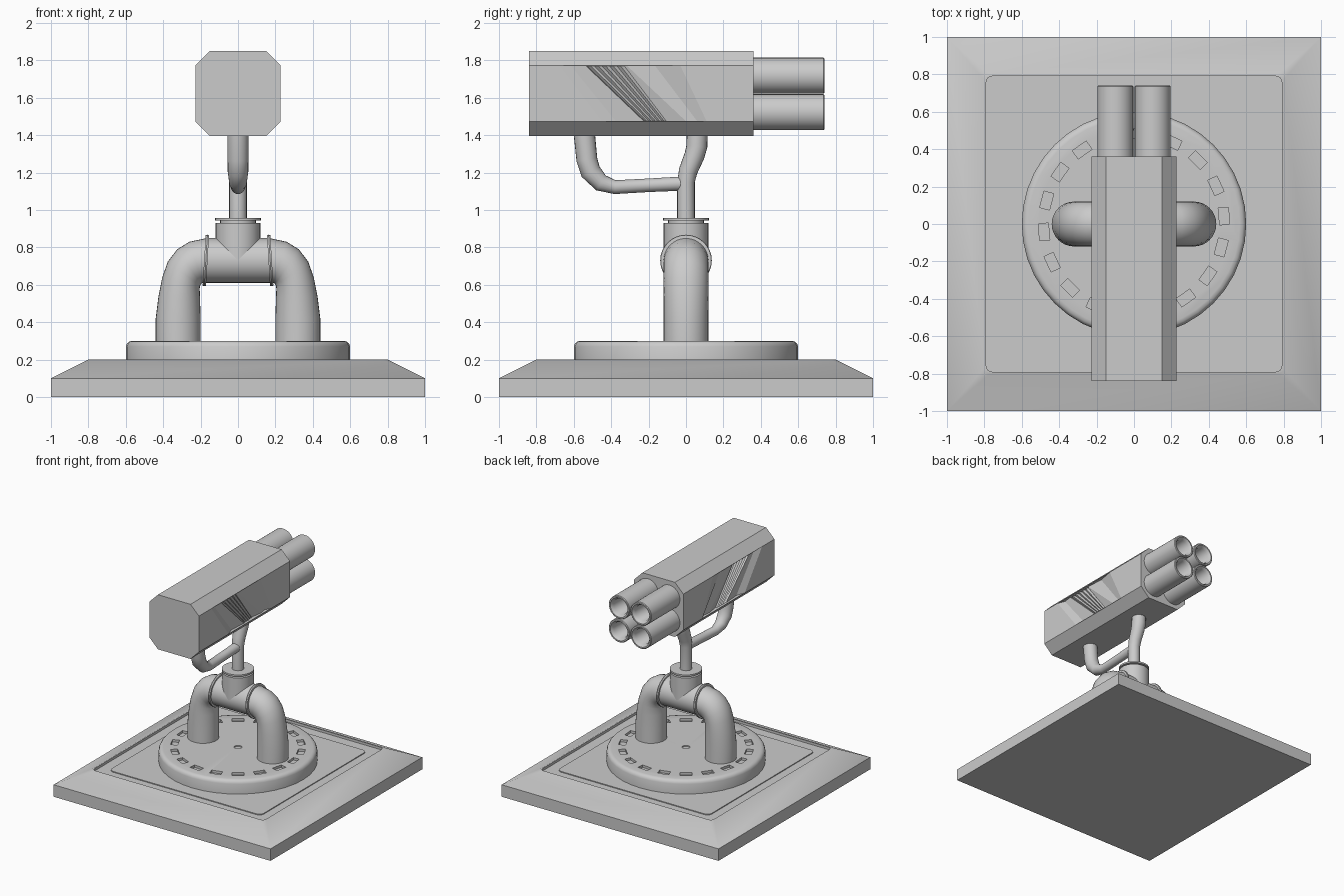
import bpy, bmesh, math
from mathutils import Vector as V, Matrix

if "Cube" in bpy.data.objects:
    bpy.data.objects.remove(bpy.data.objects["Cube"])

X, Y, Z = V((1, 0, 0)), V((0, 1, 0)), V((0, 0, 1))


def ring(c, u, v, n=32):
    return [V(c) + u * math.cos(2 * math.pi * i / n) + v * math.sin(2 * math.pi * i / n) for i in range(n)]


def rounded_square(h, r, z, k=5):
    pts = []
    for q in range(4):
        cx = (h - r) * (1 if q in (0, 3) else -1)
        cy = (h - r) * (1 if q in (0, 1) else -1)
        for i in range(k):
            a = math.pi / 2 * (q + i / (k - 1))
            pts.append(V((cx + r * math.cos(a), cy + r * math.sin(a), z)))
    return pts


def shade(ob, angle=35):
    bpy.ops.object.select_all(action='DESELECT')
    ob.select_set(True)
    bpy.context.view_layer.objects.active = ob
    bpy.ops.object.shade_smooth_by_angle(angle=math.radians(angle))


def finish(name, bm):
    bmesh.ops.remove_doubles(bm, verts=bm.verts, dist=1e-5)
    bmesh.ops.recalc_face_normals(bm, faces=bm.faces)
    me = bpy.data.meshes.new(name)
    bm.to_mesh(me)
    bm.free()
    ob = bpy.data.objects.new(name, me)
    bpy.context.collection.objects.link(ob)
    return ob


def loft(name, rings, smooth=True, caps=True):
    bm = bmesh.new()
    rows = [[bm.verts.new(p) for p in r] for r in rings]
    n = len(rows[0])
    for a, b in zip(rows, rows[1:]):
        for i in range(n):
            j = (i + 1) % n
            bm.faces.new((a[i], a[j], b[j], b[i]))
    if caps:
        bm.faces.new(rows[0])
        bm.faces.new(rows[-1])
    ob = finish(name, bm)
    if smooth:
        shade(ob)
    return ob


def lathe(name, c, axis, profile, n=32, smooth=True):
    """Turned part: profile is (radius, distance along the axis)."""
    u = X if abs(axis.x) < 0.5 else Y
    v = axis.cross(u)
    return loft(name, [ring(V(c) + axis * d, u * r, v * r, n) for r, d in profile], smooth)


def pipe(name, path):
    """Bent pipe in the yz plane: path is (y, z, radius)."""
    rings = []
    for i, (y, z, r) in enumerate(path):
        a, b = path[max(i - 1, 0)], path[min(i + 1, len(path) - 1)]
        t = V((0, b[0] - a[0], b[1] - a[1])).normalized()
        rings.append(ring((0, y, z), X * r, t.cross(X) * r, 20))
    return loft(name, rings)


def cut(ob, cutter):
    m = ob.modifiers.new("cut", 'BOOLEAN')
    m.operation = 'DIFFERENCE'
    m.solver = 'EXACT'
    m.object = cutter
    bpy.context.view_layer.objects.active = ob
    bpy.ops.object.modifier_apply(modifier=m.name)
    bpy.data.objects.remove(cutter)


# Square base with sloped border and shallow recessed panel
loft("base_plate", [rounded_square(*a) for a in (
    (1, 0, 0), (1, 0, 0.1), (0.8, 0.03, 0.2), (0.79, 0.03, 0.2),
    (0.79, 0.03, 0.18), (0.7, 0.04, 0.18), (0.7, 0.04, 0.187))])

# Turntable with a circle of slots and a centre hole
disc = lathe("turntable", (0, 0, 0), Z,
             [(0.6, 0.17), (0.6, 0.27), (0.594, 0.285), (0.583, 0.296), (0.565, 0.3)], 40, False)
bm = bmesh.new()
for i in range(18):
    mat = (Matrix.Rotation(math.radians(5 + 20 * i), 4, 'Z') @ Matrix.Translation((0.483, 0, 0.3))
           @ Matrix.Diagonal((0.054, 0.09, 0.04, 1)))
    bmesh.ops.create_cube(bm, size=1, matrix=mat)
bmesh.ops.create_cone(bm, cap_ends=True, segments=20, radius1=0.03, radius2=0.03, depth=0.02,
                      matrix=Matrix.Translation((0, 0, 0.3)))
cut(disc, finish("slot_cutter", bm))
shade(disc)

# Elbow legs: each section spans an outer and an inner point (x, z)
LEG = [((0.44, 0.29), (0.2, 0.29)), ((0.44, 0.42), (0.2, 0.42)), ((0.425, 0.54), (0.203, 0.53)),
       ((0.405, 0.64), (0.205, 0.58)), ((0.375, 0.725), (0.203, 0.595)), ((0.325, 0.79), (0.198, 0.605)),
       ((0.26, 0.83), (0.188, 0.61)), ((0.165, 0.85), (0.165, 0.61))]
for side, s in (("left", -1), ("right", 1)):
    rings = []
    for (ox, oz), (ix, iz) in LEG:
        o, i = V((s * ox, 0, oz)), V((s * ix, 0, iz))
        rings.append(ring((o + i) / 2, (o - i) / 2, Y * 0.12))
    loft(side + "_leg", rings)
    ax = V((s, 0, 0.06)).normalized()
    lathe(side + "_leg_flange", (s * 0.172, 0, 0.73), ax,
          [(0.11, -0.009), (0.135, -0.009), (0.138, 0), (0.135, 0.009), (0.11, 0.009)])

# Tee joint with collar
lathe("tee_crossbar", (0, 0, 0.73), X, [(0.12, -0.17), (0.12, 0.17)])
lathe("tee_riser", (0, 0, 0), Z, [(0.12, 0.73), (0.12, 0.93), (0.095, 0.93), (0.095, 0.943),
                                  (0.122, 0.943), (0.122, 0.957), (0.05, 0.957)])

# Post and rear brace
pipe("post", [(0, 0.94, 0.047), (0, 1.15, 0.047), (0.012, 1.21, 0.05), (0.045, 1.29, 0.054),
              (0.058, 1.34, 0.056), (0.06, 1.42, 0.056)])
pipe("rear_brace", [(0, 1.142, 0.038), (-0.2, 1.132, 0.036), (-0.38, 1.122, 0.037), (-0.455, 1.145, 0.047),
                    (-0.51, 1.205, 0.055), (-0.53, 1.27, 0.056), (-0.545, 1.42, 0.057)])

# Octagonal launcher housing
W, C, H, ZC = 0.2275, 0.15, 0.2275, 1.6225
octagon = [(C, -H), (W, -C), (W, C), (C, H), (-C, H), (-W, C), (-W, -C), (-C, -H)]
body = loft("housing", [[V((x, y, ZC + z)) for x, z in octagon] for y in (-0.84, 0.36)], False)

# Slanted recesses in the sides: (top y, bottom y, depth)
PANEL = [(-0.675, -0.45, 0), (-0.615, -0.375, 0.025), (-0.535, -0.225, 0.015)]
for k in range(6):
    t = k / 5
    PANEL.append((-0.53 + 0.2 * t, -0.22 + 0.115 * t, 0.03))
    if k < 5:
        t += 0.1
        PANEL.append((-0.53 + 0.2 * t, -0.22 + 0.115 * t, 0.018))
PANEL += [(-0.315, 0.0, 0.015), (-0.165, 0.06, 0.025), (-0.03, 0.11, 0)]
for s in (-1, 1):
    rows = []
    for z, k in ((ZC - 0.148, 1), (ZC + 0.148, 0)):
        row = [V((s * (W - p[2]), p[k], z)) for p in PANEL]
        rows.append([V((s * 0.26, PANEL[0][k], z))] + row + [V((s * 0.26, PANEL[-1][k], z))])
    cut(body, loft("panel_cutter", rows, False))

# Four hollow barrels
for x in (-0.1, 0.1):
    for z in (1.523, 1.718):
        lathe("barrel", (x, 0, z), Y, [(0.096, 0.35), (0.096, 0.735), (0.091, 0.74), (0.08, 0.74),
                                       (0.064, 0.715), (0.064, 0.4)])
